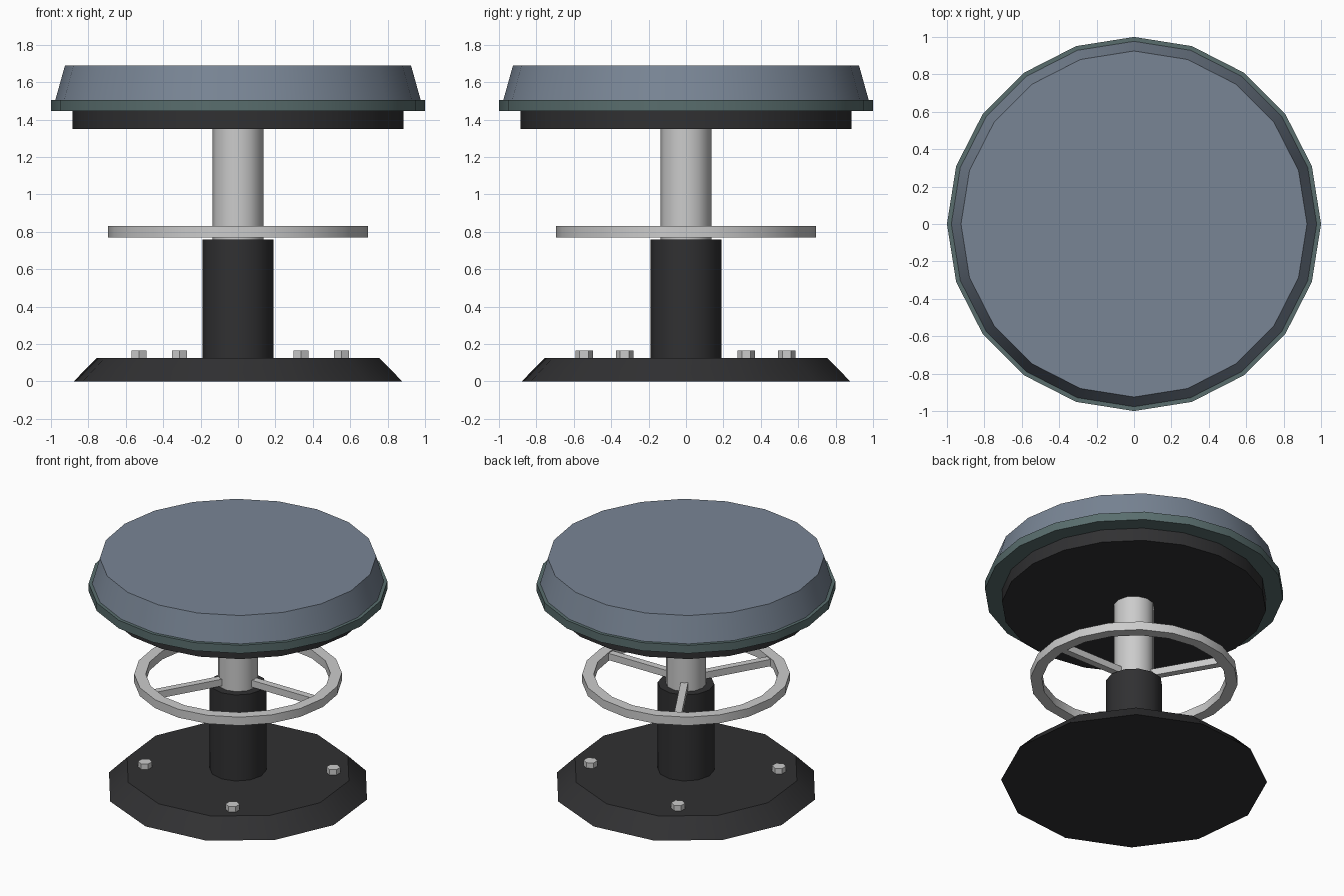
import bpy
from math import cos, sin, pi, radians

if "Cube" in bpy.data.objects:
    bpy.data.objects.remove(bpy.data.objects["Cube"])


def material(name, rgb):
    m = bpy.data.materials.new(name)
    m.diffuse_color = (*rgb, 1)
    m.use_nodes = True
    m.node_tree.nodes["Principled BSDF"].inputs["Base Color"].default_value = m.diffuse_color
    return m


BLUE = material("blue_vinyl", (0.19, 0.235, 0.30))
TEAL = material("teal_trim", (0.10, 0.155, 0.155))
DARK = material("dark_metal", (0.03, 0.03, 0.032))


def finish(ob, mat):
    if mat:
        ob.data.materials.append(mat)
    bpy.ops.object.select_all(action='DESELECT')
    ob.select_set(True)
    bpy.context.view_layer.objects.active = ob
    bpy.ops.object.shade_smooth_by_angle(angle=radians(35))
    return ob


def build(name, verts, faces, mat=None):
    me = bpy.data.meshes.new(name)
    me.from_pydata(verts, [], faces)
    ob = bpy.data.objects.new(name, me)
    bpy.context.collection.objects.link(ob)
    return finish(ob, mat)


def lathe(name, profile, n, mat=None, turn=0, at=(0, 0), closed=False):
    """Spin an (r, z) profile; capped top and bottom unless it is a closed loop."""
    verts = [(at[0] + r * cos(turn + 2 * pi * i / n), at[1] + r * sin(turn + 2 * pi * i / n), z)
             for r, z in profile for i in range(n)]
    k = len(profile)
    faces = []
    for j in range(k if closed else k - 1):
        a, b = j * n, (j + 1) % k * n
        faces += [(a + i, a + (i + 1) % n, b + (i + 1) % n, b + i) for i in range(n)]
    if not closed:
        faces += [tuple(reversed(range(n))), tuple(range((k - 1) * n, k * n))]
    return build(name, verts, faces, mat)


# Floor base and column
lathe("base", [(0.89, 0), (0.765, 0.125)], 12, DARK, radians(21))
lathe("column", [(0.19, 0.12), (0.19, 0.76)], 12, DARK)
lathe("post", [(0.136, 0.74), (0.136, 1.36)], 12)

# Seat
lathe("seat_plate", [(0.885, 1.35), (0.885, 1.45)], 20, DARK)
lathe("seat_trim", [(1.0, 1.445), (1.0, 1.505)], 20, TEAL)
lathe("seat_cushion", [(0.978, 1.50), (0.925, 1.69)], 20, BLUE)

# Foot ring: outside, top, inside, bottom
lathe("foot_ring", [(0.695, 0.77), (0.695, 0.832), (0.618, 0.832), (0.618, 0.77)], 20, closed=True)

# Three spokes
for i in range(3):
    bpy.ops.mesh.primitive_cube_add(size=1, location=(0, 0, 0))
    spoke = bpy.context.object
    spoke.name = f"spoke_{i + 1}"
    for v in spoke.data.vertices:
        v.co.x = 0.38 + v.co.x * 0.52
        v.co.y *= 0.05
        v.co.z = 0.80 + v.co.z * 0.05
    spoke.rotation_euler.z = i * 2 * pi / 3

# Hexagonal base bolts
for i in range(4):
    a = radians(31 + 90 * i)
    lathe(f"bolt_{i + 1}", [(0.047, 0.12), (0.047, 0.165)], 6, turn=pi / 6,
          at=(0.012 + 0.632 * cos(a), -0.003 + 0.632 * sin(a)))
